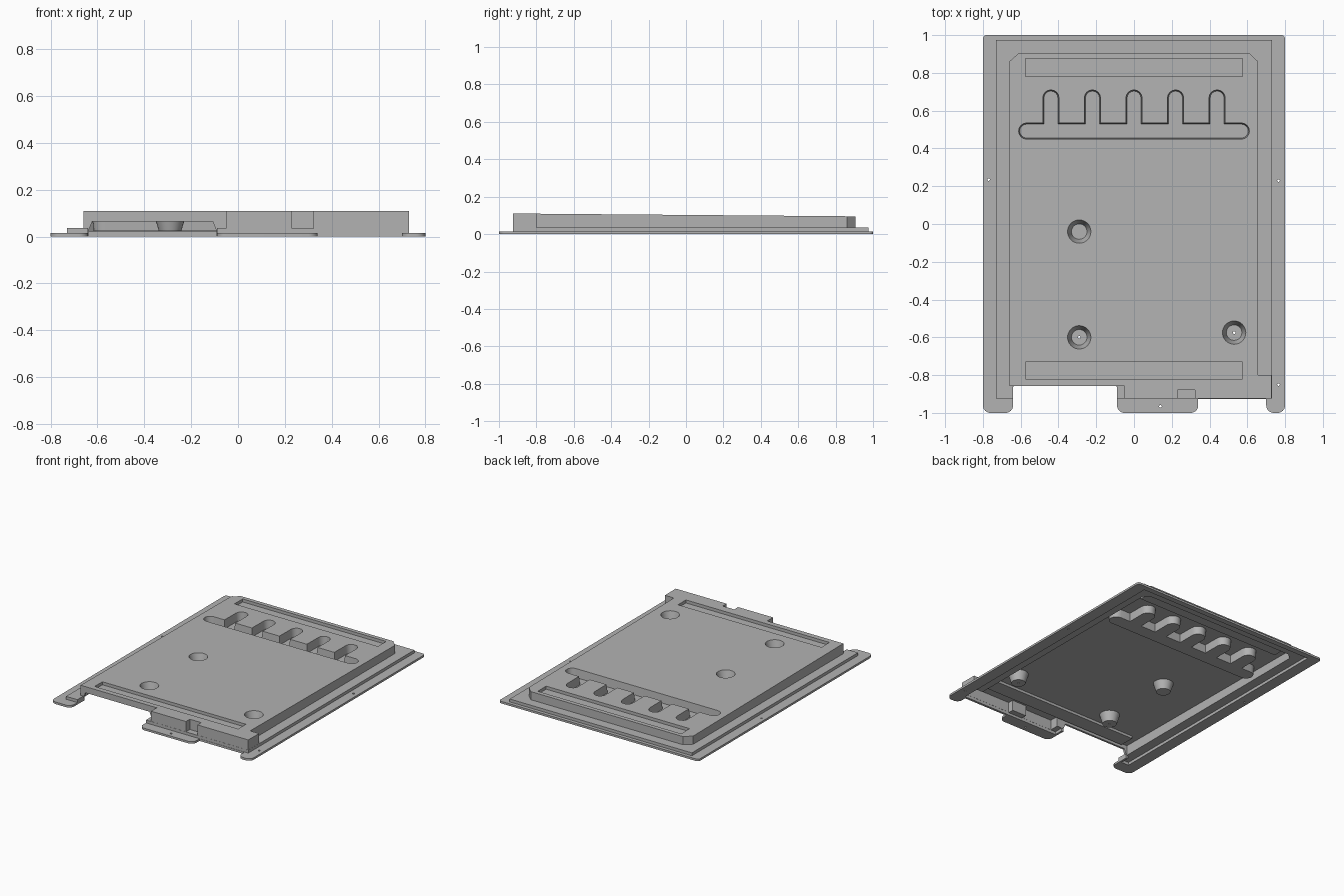
import bpy
import bmesh
from math import cos, sin, radians

cube = bpy.data.objects.get("Cube")
if cube:
    bpy.data.objects.remove(cube, do_unlink=True)

WALL = 0.015

grey = bpy.data.materials.new("matte grey")
grey.use_nodes = True
grey.diffuse_color = (0.45, 0.45, 0.45, 1)
grey.node_tree.nodes["Principled BSDF"].inputs["Base Color"].default_value = grey.diffuse_color


def roof(offset=0.0):
    """Height of the gently sloping top, shifted by offset."""
    return lambda y: 0.11 - 0.0082 * (y + 0.925) + offset


def arc(cx, cy, r, start, end, n=8):
    angles = [radians(start + (end - start) * i / n) for i in range(n + 1)]
    return [(cx + r * cos(a), cy + r * sin(a)) for a in angles]


def rect(x0, x1, y0, y1):
    return [(x0, y0), (x1, y0), (x1, y1), (x0, y1)]


def loft(name, bottom, top, z0, z1):
    """Solid between two matching outlines; heights are numbers or functions of y."""
    bm = bmesh.new()
    rings = []
    for outline, z in ((bottom, z0), (top, z1)):
        rings.append([bm.verts.new((x, y, z(y) if callable(z) else z)) for x, y in outline])
    low, high = rings
    bm.faces.new(low[::-1])
    bm.faces.new(high)
    for i in range(len(low)):
        j = (i + 1) % len(low)
        bm.faces.new((low[i], low[j], high[j], high[i]))
    mesh = bpy.data.meshes.new(name)
    bm.to_mesh(mesh)
    bm.free()
    mesh.materials.append(grey)
    obj = bpy.data.objects.new(name, mesh)
    bpy.context.scene.collection.objects.link(obj)
    return obj


def prism(name, outline, z0, z1):
    return loft(name, outline, outline, z0, z1)


# Outlines
def flange_outline():
    pts = []
    for x0, x1, notch in ((-0.80, -0.64, -0.86), (-0.09, 0.34, -0.927), (0.70, 0.80, None)):
        pts += arc(x0 + 0.04, -0.96, 0.04, 180, 270) + arc(x1 - 0.04, -0.96, 0.04, 270, 360)
        if notch:
            pts.append((x1, notch))
            pts.append((-0.09 if x1 < 0 else 0.70, notch))
    return pts + arc(0.78, 0.98, 0.02, 0, 90) + arc(-0.78, 0.98, 0.02, 90, 180)


def step_outline(t=0.0):
    return [(-0.73 + t, -0.925 + t), (-0.64 - t, -0.925 + t), (-0.64 - t, -0.86 + t),
            (-0.09 + t, -0.86 + t), (-0.09 + t, -0.925 + t), (0.73 - t, -0.925 + t),
            (0.73 - t, 0.975 - t), (-0.73 + t, 0.975 - t)]


def box_outline(t=0.0):
    c = 0.4 * t
    return [(-0.66 + t, -0.858 + t), (-0.05 + t, -0.858 + t), (-0.05 + t, -0.924 + t),
            (0.729 - t, -0.924 + t), (0.729 - t, -0.8 - t), (0.657 - t, -0.8 - t),
            (0.657 - t, 0.86 - c), (0.61 - c, 0.905 - t), (-0.61 + c, 0.905 - t),
            (-0.66 + t, 0.86 - c)]


def comb_outline(grow=0.0):
    r = 0.043 + grow
    pts = arc(0.568, 0.492, r, -90, 90)
    for i in range(2, -3, -1):
        x = 0.22 * i
        pts += [(x + r, 0.492 + r)] + arc(x, 0.667, r, 0, 180) + [(x - r, 0.492 + r)]
    return pts + arc(-0.568, 0.492, r, 90, 270)


def circle(x, y, r, n=32):
    return arc(x, y, r, 0, 360, n)[:-1]


# Stacked body, hollowed from below
cover = prism("cover_panel", flange_outline(), 0, 0.015)
adds = [prism("step", step_outline(), 0.001, 0.036),
        prism("raised_box", box_outline(), 0.002, roof())]
hollows = [prism("step_cavity", step_outline(WALL), -0.1, 0.021),
           prism("box_cavity", box_outline(WALL), -0.11, roof(-WALL))]

# Pressed pockets: each has an outer shell and an inner cut
shells, cuts = [], []


def pocket(bottom, top, bottom_out, top_out, floor, floor_out):
    shells.append(loft("pocket_shell", bottom_out, top_out, floor_out, roof(-0.007)))
    cuts.append(loft("pocket_cut", bottom, top, floor, roof(0.0005)))


pocket(comb_outline(-0.006), comb_outline(), comb_outline(0.006), comb_outline(0.012), 0.037, 0.025)
for x, y in ((-0.29, -0.04), (-0.29, -0.6), (0.53, -0.575)):
    pocket(circle(x, y, 0.041), circle(x, y, 0.062), circle(x, y, 0.048), circle(x, y, 0.07), 0.036, 0.025)
for y0, y1 in ((-0.82, -0.73), (0.78, 0.875)):
    strip, wide = rect(-0.575, 0.575, y0, y1), rect(-0.587, 0.587, y0 - 0.011, y1 + 0.011)
    pocket(strip, strip, wide, wide, roof(-0.022), roof(-0.034))

# Front recess, front opening and fixing holes
shells.append(prism("recess_shell", rect(0.218, 0.334, -0.918, -0.868), 0.018, roof(-0.007)))
cuts.append(prism("recess_cut", rect(0.23, 0.322, -1.1, -0.88), 0.0355, 0.2))
cuts.append(loft("opening_cut", rect(-0.64, -0.091, -1.1, -0.835),
                 rect(-0.622, -0.108, -1.1, -0.835), 0.022, 0.065))
cuts.append(prism("opening_base_cut", rect(-0.639, -0.092, -1.1, -0.836), -0.1, 0.03))
for x, y in ((-0.77, 0.235), (0.765, 0.23), (0.765, -0.85), (0.14, -0.965), (-0.29, -0.6), (0.53, -0.575)):
    cuts.append(prism("hole_cut", circle(x, y, 0.007, 12), -0.1, 0.08))

# Combine everything into one thin shell
helpers = []
for group, operation in ((adds, 'UNION'), (hollows, 'DIFFERENCE'), (shells, 'UNION'), (cuts, 'DIFFERENCE')):
    for tool in group:
        mod = cover.modifiers.new(tool.name, 'BOOLEAN')
        mod.operation = operation
        mod.solver = 'EXACT'
        mod.object = tool
        tool.hide_render = True
        helpers.append(tool)

bpy.context.view_layer.update()
depsgraph = bpy.context.evaluated_depsgraph_get()
result = bpy.data.meshes.new_from_object(cover.evaluated_get(depsgraph))
cover.modifiers.clear()
cover.data = result
result.materials.clear()
result.materials.append(grey)
for face in result.polygons:
    face.material_index = 0
for tool in helpers:
    bpy.data.objects.remove(tool, do_unlink=True)

bpy.ops.object.select_all(action='DESELECT')
cover.select_set(True)
bpy.context.view_layer.objects.active = cover
bpy.ops.object.shade_smooth_by_angle(angle=radians(30))
